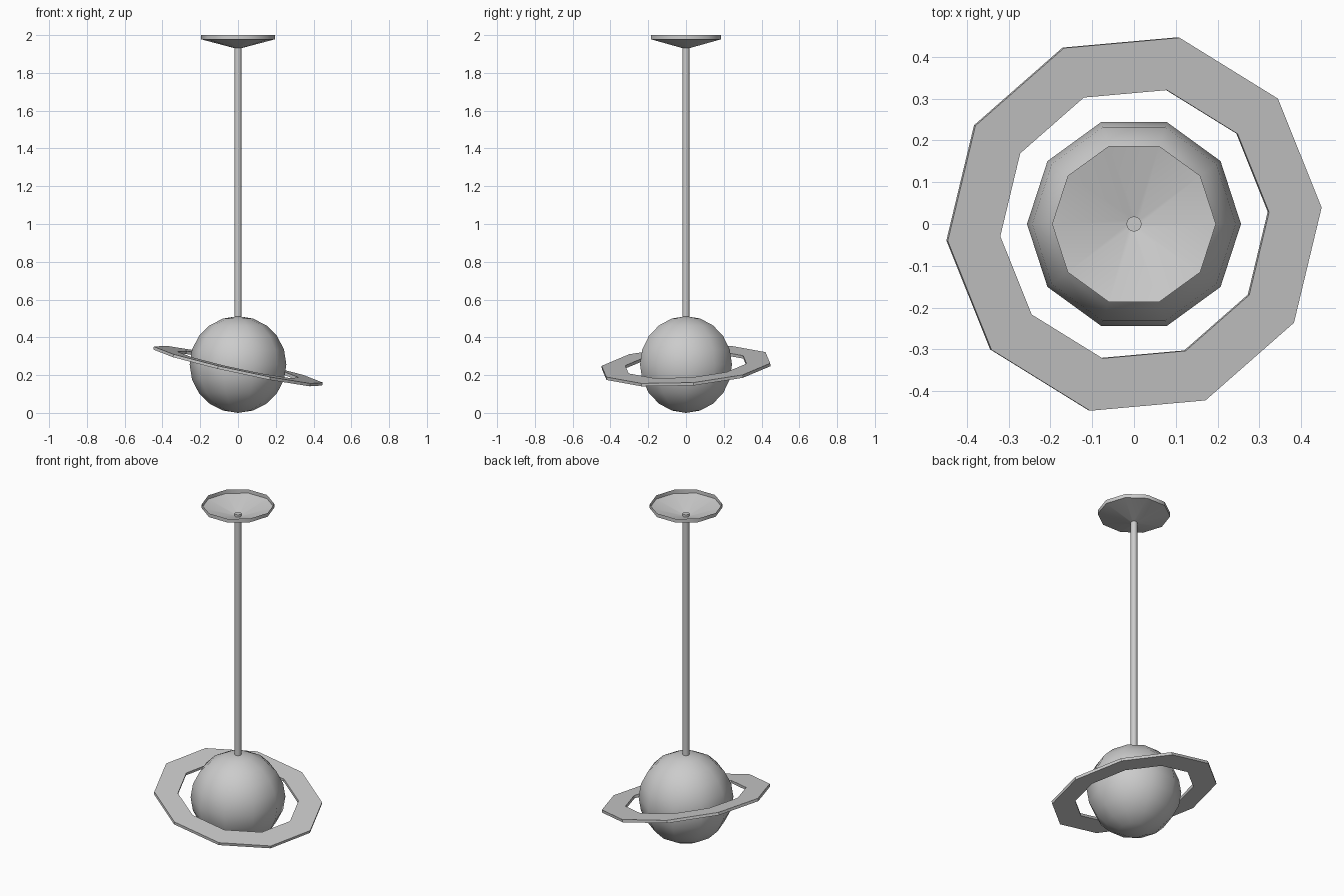
import bpy, bmesh, math
from mathutils import Vector, Matrix

if "Cube" in bpy.data.objects:
    bpy.data.objects.remove(bpy.data.objects["Cube"])

SIDES = 10


def lathe(name, profile, sides, closed=False, angle=60):
    """Spin (radius, z) points around z; radius 0 makes a pole."""
    bm = bmesh.new()
    rings = []
    for r, z in profile:
        if r == 0:
            rings.append([bm.verts.new((0, 0, z))] * sides)
        else:
            rings.append([bm.verts.new((r * math.cos(2 * math.pi * i / sides),
                                        r * math.sin(2 * math.pi * i / sides), z))
                          for i in range(sides)])
    pairs = list(zip(rings, rings[1:]))
    if closed:
        pairs.append((rings[-1], rings[0]))
    for a, b in pairs:
        for i in range(sides):
            j = (i + 1) % sides
            bm.faces.new(list(dict.fromkeys((a[i], a[j], b[j], b[i]))))
    bmesh.ops.recalc_face_normals(bm, faces=bm.faces[:])
    mesh = bpy.data.meshes.new(name)
    bm.to_mesh(mesh)
    bm.free()
    obj = bpy.data.objects.new(name, mesh)
    bpy.context.collection.objects.link(obj)
    bpy.ops.object.select_all(action='DESELECT')
    obj.select_set(True)
    bpy.context.view_layer.objects.active = obj
    bpy.ops.object.shade_smooth_by_angle(angle=math.radians(angle))
    return obj


# Globe shade: ten segments, ten rings
R = 0.256
globe = [(0 if k in (0, 10) else R * math.sin(k * math.pi / 10),
          R - R * math.cos(k * math.pi / 10)) for k in range(11)]
lathe("globe_shade", globe, SIDES)

# Hanging rod
lathe("hanging_rod", [(0, 0.49), (0.018, 0.49), (0.018, 1.945), (0, 1.945)], 20)

# Open ceiling canopy: shallow cone with a short upright rim
lathe("ceiling_canopy", [(0.015, 1.93), (0.196, 1.978), (0.196, 2.0)], SIDES, angle=40)

# Tilted flat ring around the globe
h = 0.008
ring = lathe("planet_ring", [(0.33, -h), (0.459, -h), (0.459, h), (0.33, h)],
             SIDES, closed=True, angle=30)
n = Vector((0.219, -0.068, 1)).normalized()
u = Vector((0.447, 0.04, 0))
u = (u - Vector((0, 0, 1)) * (u.dot(n) / n.z)).normalized()
v = n.cross(u)
ring.matrix_world = Matrix.Translation((0, 0, 0.248)) @ Matrix((u, v, n)).transposed().to_4x4()
